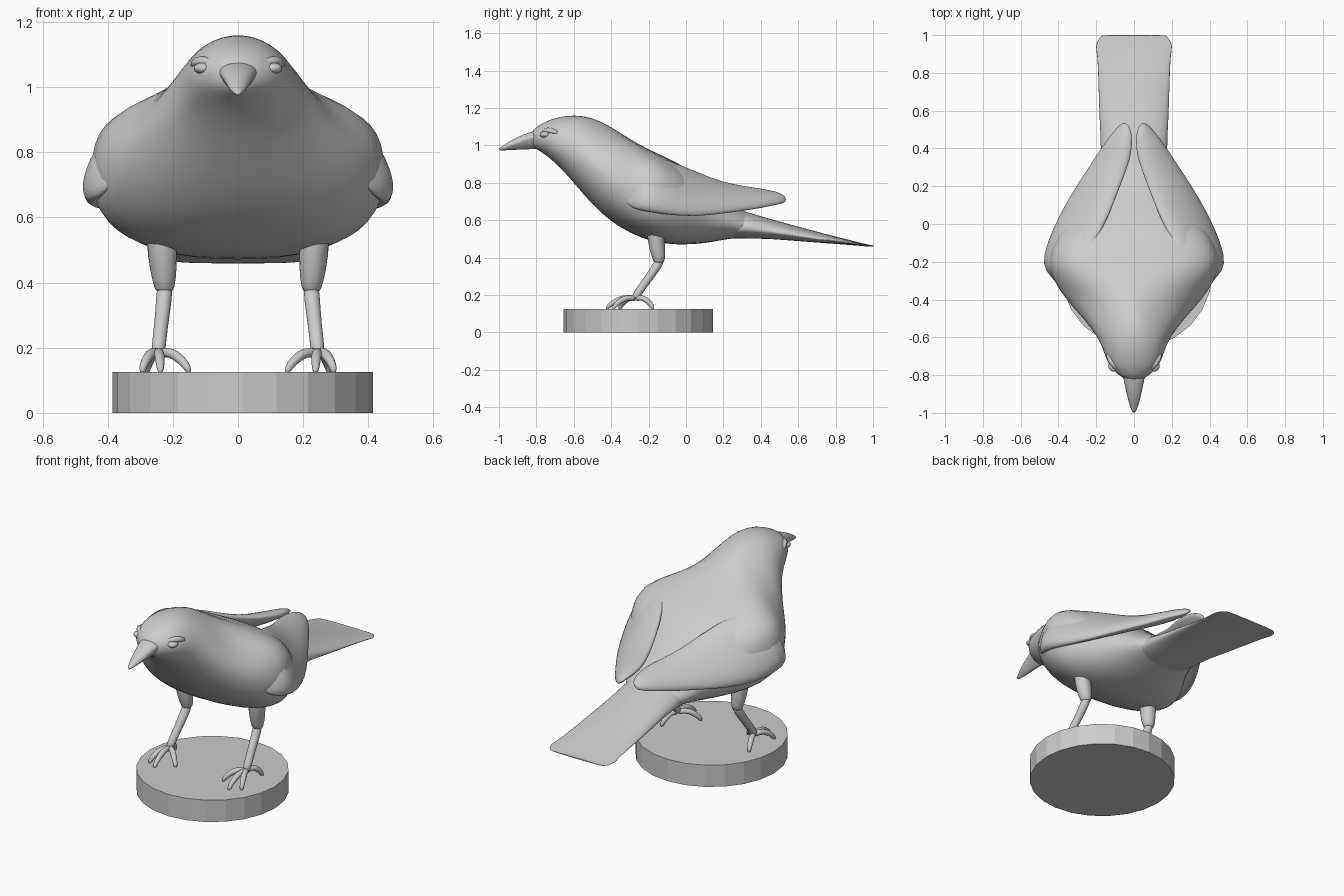
import bpy, bmesh
from math import sin, cos, pi, copysign
from mathutils import Vector

N = 24


def loft(name, rings, mirror=False, levels=1):
    """Skin a list of closed rings, cap both ends and smooth the result."""
    bm = bmesh.new()
    vs = [[bm.verts.new(p) for p in r] for r in rings]
    for a, b in zip(vs, vs[1:]):
        n = len(a)
        for i in range(n):
            j = (i + 1) % n
            bm.faces.new((a[i], a[j], b[j], b[i]))
    bm.faces.new(vs[0][::-1])
    bm.faces.new(vs[-1])
    bmesh.ops.recalc_face_normals(bm, faces=bm.faces)
    for f in bm.faces:
        f.smooth = True
    me = bpy.data.meshes.new(name)
    bm.to_mesh(me)
    bm.free()
    ob = bpy.data.objects.new(name, me)
    bpy.context.collection.objects.link(ob)
    if mirror:
        m = ob.modifiers.new("mirror", 'MIRROR')
        m.use_mirror_merge = False
    if levels:
        s = ob.modifiers.new("subsurf", 'SUBSURF')
        s.levels = s.render_levels = levels
    return ob


def section(y, zb, zt, w, zm, nt=2.0, nb=2.1):
    """Egg-shaped section: widest at zm, separate roundness above and below."""
    pts = []
    for k in range(N):
        a = 2 * pi * k / N
        c, s = cos(a), sin(a)
        e = 2 / (nt if s > 0 else nb)
        h = zt - zm if s > 0 else zm - zb
        pts.append((w * copysign(abs(c) ** e, c), y, zm + h * copysign(abs(s) ** e, s)))
    return pts


def tube(name, path, sides=10):
    """Mirrored limb: path of (x, y, z, radius)."""
    P = [Vector(p[:3]) for p in path]
    rings = []
    for i, p in enumerate(P):
        t = (P[min(i + 1, len(P) - 1)] - P[max(i - 1, 0)]).normalized()
        q = t.to_track_quat('Z', 'Y')
        rings.append([p + q @ Vector((cos(2 * pi * k / sides), sin(2 * pi * k / sides), 0)) * path[i][3]
                      for k in range(sides)])
    return loft(name, rings, mirror=True)


# Body and head
loft("body", [section(*s) for s in (
    (-0.83, 1.00, 1.07, 0.03, 1.04),
    (-0.80, 0.98, 1.10, 0.085, 1.04),
    (-0.75, 0.95, 1.13, 0.135, 1.04),
    (-0.68, 0.89, 1.155, 0.16, 1.02),
    (-0.60, 0.80, 1.165, 0.19, 0.96, 2.1),
    (-0.50, 0.68, 1.155, 0.27, 0.86, 1.6),
    (-0.40, 0.59, 1.105, 0.365, 0.79, 1.4, 2.3),
    (-0.30, 0.53, 1.035, 0.43, 0.76, 2.0, 2.6),
    (-0.20, 0.49, 0.98, 0.465, 0.74, 3.0, 2.7),
    (-0.10, 0.47, 0.935, 0.43, 0.72, 3.1, 2.6),
    (0.00, 0.468, 0.885, 0.37, 0.68, 2.6, 2.4),
    (0.10, 0.475, 0.80, 0.29, 0.64, 2.2, 2.2),
    (0.20, 0.495, 0.72, 0.23, 0.60),
    (0.30, 0.51, 0.655, 0.18, 0.57),
    (0.40, 0.52, 0.60, 0.12, 0.56))])

# Tail, thinning to a flat fan
loft("tail", [section(*s) for s in (
    (0.10, 0.49, 0.72, 0.20, 0.58),
    (0.35, 0.508, 0.635, 0.17, 0.56),
    (0.55, 0.492, 0.58, 0.185, 0.525),
    (0.75, 0.477, 0.525, 0.19, 0.495),
    (0.90, 0.466, 0.488, 0.195, 0.475),
    (0.94, 0.462, 0.478, 0.208, 0.469),
    (0.98, 0.459, 0.469, 0.19, 0.464),
    (0.997, 0.459, 0.467, 0.17, 0.463),
    (1.00, 0.459, 0.466, 0.165, 0.462))])

# Beak: keeled underneath
loft("beak", [section(*s, 2.0, 1.4) for s in (
    (-0.74, 0.975, 1.085, 0.07, 1.055),
    (-0.80, 0.980, 1.083, 0.06, 1.05),
    (-0.87, 0.978, 1.06, 0.046, 1.03),
    (-0.94, 0.975, 1.025, 0.03, 1.00),
    (-0.98, 0.973, 0.998, 0.016, 0.985),
    (-1.00, 0.974, 0.985, 0.006, 0.98))])

# Folded wings: y, inner edge x z, outer edge x z, thickness
wing = []
for y, xi, zi, xo, zo, t in (
        (-0.34, 0.28, 0.86, 0.39, 0.70, 0.01),
        (-0.28, 0.27, 0.93, 0.43, 0.66, 0.05),
        (-0.22, 0.26, 0.94, 0.47, 0.65, 0.085),
        (-0.10, 0.21, 0.92, 0.45, 0.63, 0.075),
        (0.05, 0.13, 0.855, 0.39, 0.62, 0.06),
        (0.20, 0.075, 0.79, 0.305, 0.64, 0.05),
        (0.35, 0.014, 0.765, 0.205, 0.66, 0.045),
        (0.45, 0.008, 0.75, 0.14, 0.68, 0.035),
        (0.51, 0.02, 0.74, 0.09, 0.69, 0.022),
        (0.535, 0.04, 0.72, 0.06, 0.70, 0.01)):
    i, o = Vector((xi, y, zi)), Vector((xo, y, zo))
    u = (o - i) / 2
    v = Vector((-u.z, 0, u.x)).normalized() * t
    wing.append([(i + o) / 2 + u * cos(a) + v * sin(a) * (1 if sin(a) > 0 else 0.6)
                 for a in (2 * pi * k / N for k in range(N))])
loft("wings", wing, mirror=True)

# Legs: feathered thigh, then bare shank
tube("thighs", [(0.235, -0.16, 0.66, 0.10), (0.236, -0.165, 0.57, 0.072), (0.233, -0.16, 0.49, 0.05),
                (0.226, -0.145, 0.40, 0.036), (0.225, -0.142, 0.365, 0.027)], 14)
tube("shanks", [(0.225, -0.135, 0.40, 0.024), (0.226, -0.15, 0.36, 0.027), (0.236, -0.215, 0.27, 0.022),
                (0.244, -0.265, 0.20, 0.024), (0.246, -0.275, 0.178, 0.018)])

# Toes arching out from the ankle to the base
ankle = Vector((0.245, -0.27, 0))
for k, (tx, ty) in enumerate(((0.295, -0.39), (0.238, -0.425), (0.15, -0.355), (0.28, -0.175))):
    d = Vector((tx, ty, 0)) - ankle
    tube(f"toes_{k + 1}", [(ankle.x + d.x * f, ankle.y + d.y * f, z, r) for f, z, r in (
        (0, 0.180, 0.019), (0.3, 0.188, 0.015), (0.55, 0.178, 0.018),
        (0.8, 0.158, 0.015), (0.95, 0.138, 0.013), (1.0, 0.122, 0.007))], 8)

# Eyes, sunk into the head
bpy.ops.mesh.primitive_uv_sphere_add(segments=16, ring_count=10, radius=1)
eye = bpy.context.object
eye.name = "eyes"
for v in eye.data.vertices:
    v.co = Vector((0.106 + v.co.x * 0.03, -0.752 + v.co.y * 0.03, 1.058 + v.co.z * 0.018))
eye.modifiers.new("mirror", 'MIRROR')
bpy.ops.object.shade_smooth()

# Brow ridges over the eyes
tube("brows", [(0.07, -0.775, 1.07, 0.008), (0.10, -0.755, 1.08, 0.018),
               (0.128, -0.72, 1.08, 0.018), (0.14, -0.68, 1.065, 0.01)], 8)

# Round base
bpy.ops.mesh.primitive_cylinder_add(vertices=24, radius=0.4, depth=0.126, location=(0.015, -0.255, 0.063))
bpy.context.object.name = "base"
